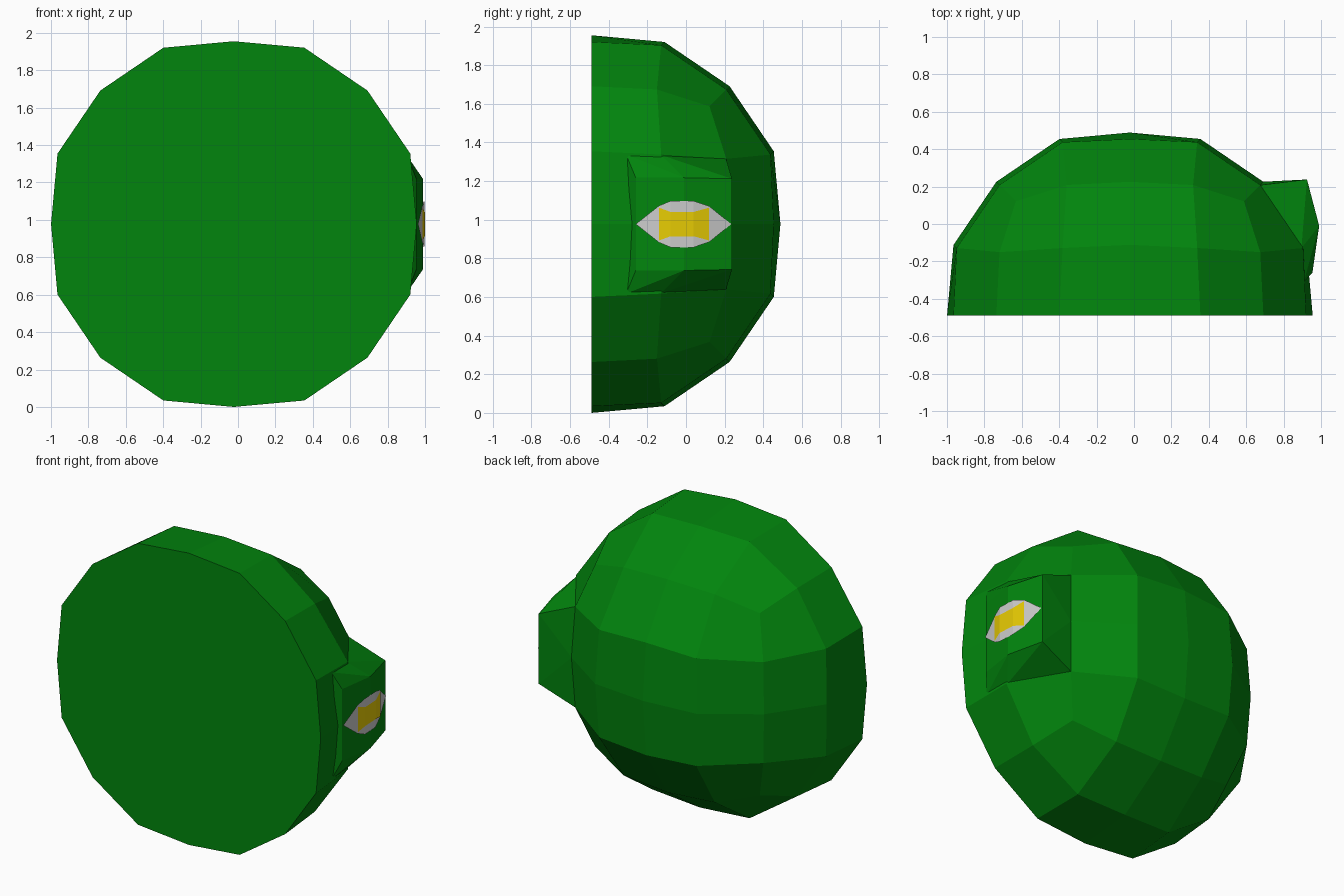
import bpy, bmesh
from math import copysign
from mathutils import Vector

if "Cube" in bpy.data.objects:
    bpy.data.objects.remove(bpy.data.objects["Cube"])

CX, CY, CZ, R = -0.022, -0.4885, 0.9775, 0.9775


def material(name, rgb):
    m = bpy.data.materials.new(name)
    m.diffuse_color = (*rgb, 1)
    m.use_nodes = True
    m.node_tree.nodes["Principled BSDF"].inputs["Base Color"].default_value = m.diffuse_color
    return m


def add_object(name, bm, mat):
    me = bpy.data.meshes.new(name)
    bm.to_mesh(me)
    bm.free()
    ob = bpy.data.objects.new(name, me)
    bpy.context.collection.objects.link(ob)
    me.materials.append(mat)
    return ob


green = material("green_skin", (0.0005, 0.235, 0.004))
white = material("eye_white", (0.6, 0.6, 0.6))
yellow = material("eye_yellow", (0.8, 0.6, 0.001))

# Dome: 4x4x4 cube grid rounded by vertex type, cut in half, capped with a flat front
ROUND = {(4, 0, 0): (R, 0, 0), (4, 2, 0): (0.943, 0.377, 0), (4, 2, 2): (0.926, 0.36, 0.36),
         (4, 4, 0): (0.714, 0.714, 0), (4, 4, 2): (0.697, 0.697, 0.338), (4, 4, 4): (0.61, 0.61, 0.61)}
bm = bmesh.new()
bmesh.ops.create_cube(bm, size=8)
bmesh.ops.subdivide_edges(bm, edges=bm.edges[:], cuts=3, use_grid_fill=True)
for v in bm.verts:
    k = [round(abs(c)) for c in v.co]
    order = sorted(range(3), key=lambda i: -k[i])
    target = ROUND[tuple(k[i] for i in order)]
    for i, t in zip(order, target):
        v.co[i] = copysign(t, v.co[i]) if k[i] else 0
    v.co += Vector((CX, CY, CZ))
bmesh.ops.bisect_plane(bm, geom=bm.verts[:] + bm.edges[:] + bm.faces[:], dist=1e-4,
                       plane_co=(0, CY, 0), plane_no=(0, -1, 0), clear_outer=True)
bmesh.ops.holes_fill(bm, edges=[e for e in bm.edges if e.is_boundary], sides=0)
bmesh.ops.recalc_face_normals(bm, faces=bm.faces[:])
add_object("dome", bm, green)

# Eye socket: tapered bump on the right side, (x, y, half height)
bm = bmesh.new()
for x, y, h in [(0.925, 0.238, 0.235), (0.990, -0.01, 0.24), (0.954, -0.26, 0.24),
                (0.675, 0.208, 0.338), (0.895, -0.13, 0.358), (0.908, -0.31, 0.36),
                (0.69, 0.226, 0.0), (0.6, -0.2, 0.3)]:
    for sign in ((1, -1) if h else (1,)):
        bm.verts.new((x, y, CZ + sign * h))
bmesh.ops.convex_hull(bm, input=bm.verts[:])
bmesh.ops.recalc_face_normals(bm, faces=bm.faces[:])
add_object("eye_socket", bm, green)


# Eye: strips following the socket, rows are (x, y, inner and outer half height)
def strips(name, rows, mat, both):
    bm = bmesh.new()
    for side in ((1, -1) if both else (1,)):
        prev = None
        for x, y, lo, hi in rows:
            cur = [bm.verts.new((x, y, CZ + side * h)) for h in (lo, hi)]
            if prev:
                bm.faces.new([prev[0], prev[1], cur[1], cur[0]])
            prev = cur
    bmesh.ops.remove_doubles(bm, verts=bm.verts[:], dist=1e-4)
    for f in bm.faces:
        f.normal_update()
        if f.normal.x < 0:
            f.normal_flip()
    return add_object(name, bm, mat)


strips("eye_white", [(0.962, -0.26, 0, 0), (0.984, -0.14, 0, 0.095), (0.997, -0.08, 0, 0.12),
                     (0.991, 0.04, 0, 0.12), (0.968, 0.12, 0, 0.093), (0.932, 0.235, 0, 0)], white, True)
strips("iris", [(0.987, -0.14, -0.085, 0.085), (1.0, -0.08, -0.063, 0.063),
                (0.994, 0.04, -0.063, 0.063), (0.971, 0.12, -0.085, 0.085)], yellow, False)
